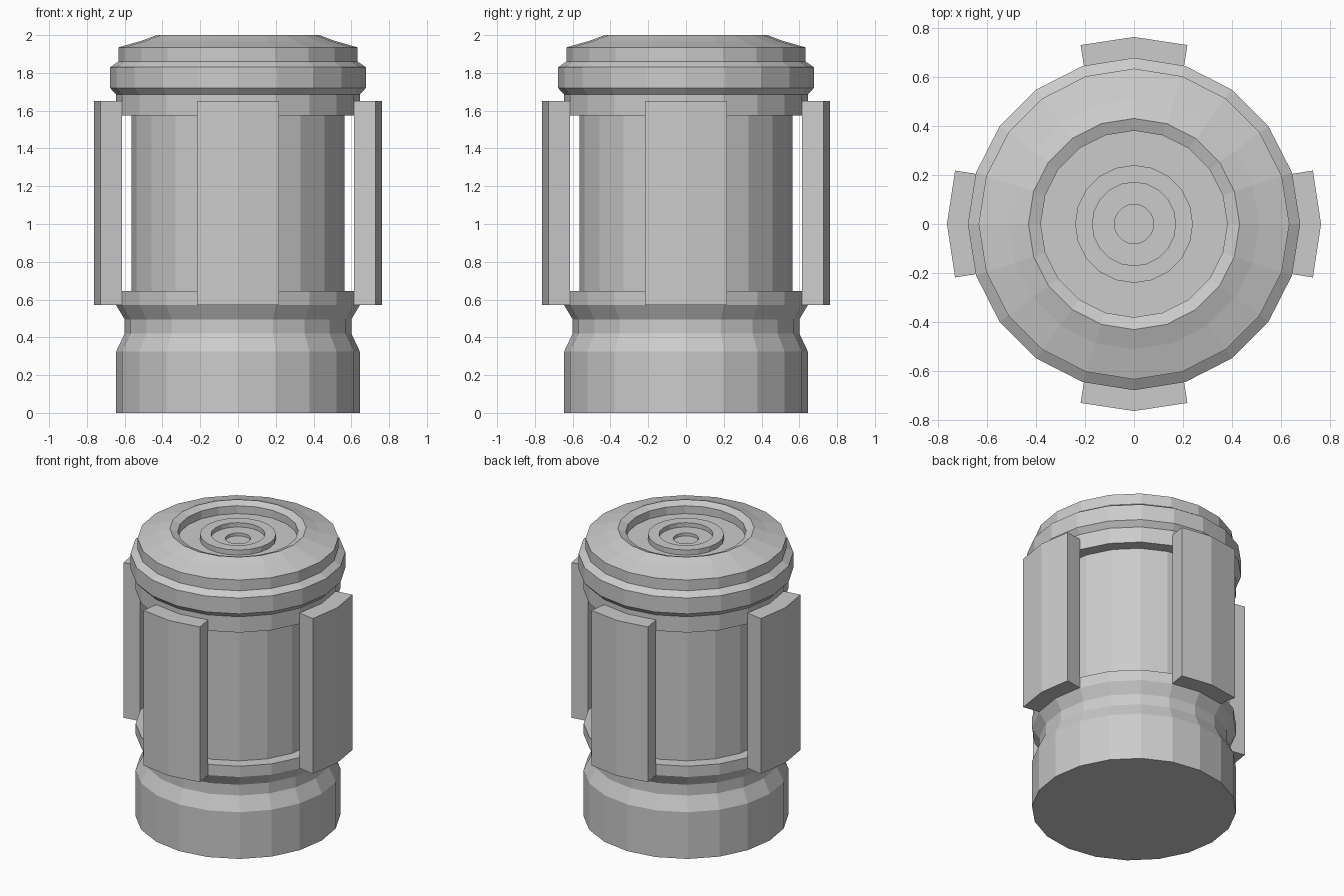
import bpy, bmesh
from math import sin, cos, pi

if "Cube" in bpy.data.objects:
    bpy.data.objects.remove(bpy.data.objects["Cube"])

SIDES = 20
STEP = 2 * pi / SIDES


def make_object(name, bm):
    bmesh.ops.recalc_face_normals(bm, faces=bm.faces[:])
    mesh = bpy.data.meshes.new(name)
    bm.to_mesh(mesh)
    bm.free()
    obj = bpy.data.objects.new(name, mesh)
    bpy.context.collection.objects.link(obj)
    return obj


def lathe(name, profile):
    """Revolve (radius, z) points into a closed faceted solid with end caps."""
    bm = bmesh.new()
    rings = [[bm.verts.new((r * cos(i * STEP), r * sin(i * STEP), z))
              for i in range(SIDES)] for r, z in profile]
    for a, b in zip(rings, rings[1:]):
        for i in range(SIDES):
            j = (i + 1) % SIDES
            bm.faces.new((a[i], a[j], b[j], b[i]))
    bm.faces.new(rings[0][::-1])
    bm.faces.new(rings[-1])
    return make_object(name, bm)


def fin(name, angle, r=0.645, thick=0.117, z0=0.57, z1=1.65):
    """Two-facet plate, extruded straight out from the ring surface."""
    inner = [(r * cos(k * STEP), r * sin(k * STEP)) for k in (-1, 0, 1)]
    outer = [(x + thick * cos(k * STEP / 2), y + thick * sin(k * STEP / 2))
             for (x, y), k in zip(inner, (-1, 0, 1))]
    bm = bmesh.new()
    base = bm.faces.new([bm.verts.new((x, y, z0)) for x, y in inner + outer[::-1]])
    ext = bmesh.ops.extrude_face_region(bm, geom=[base], use_keep_orig=True)
    top = [v for v in ext["geom"] if isinstance(v, bmesh.types.BMVert)]
    bmesh.ops.translate(bm, verts=top, vec=(0, 0, z1 - z0))
    obj = make_object(name, bm)
    obj.rotation_euler.z = angle


# Body: base, neck, lower ring, recessed barrel, upper ring, collar, cap, dished top
lathe("canister_body", [
    (0.645, 0), (0.645, 0.325), (0.60, 0.42), (0.60, 0.495), (0.645, 0.57),
    (0.645, 0.645), (0.565, 0.645), (0.565, 1.575), (0.645, 1.575),
    (0.645, 1.685), (0.677, 1.72), (0.677, 1.83), (0.633, 1.86),
    (0.633, 1.935), (0.51, 1.97), (0.43, 2.0), (0.38, 1.98), (0.38, 1.925),
    (0.24, 1.925), (0.24, 1.96), (0.17, 1.96), (0.17, 1.93),
    (0.08, 1.93), (0.08, 1.91)])

# Four side plates
for n, side in enumerate(("right", "back", "left", "front")):
    fin(f"side_plate_{side}", n * pi / 2)
